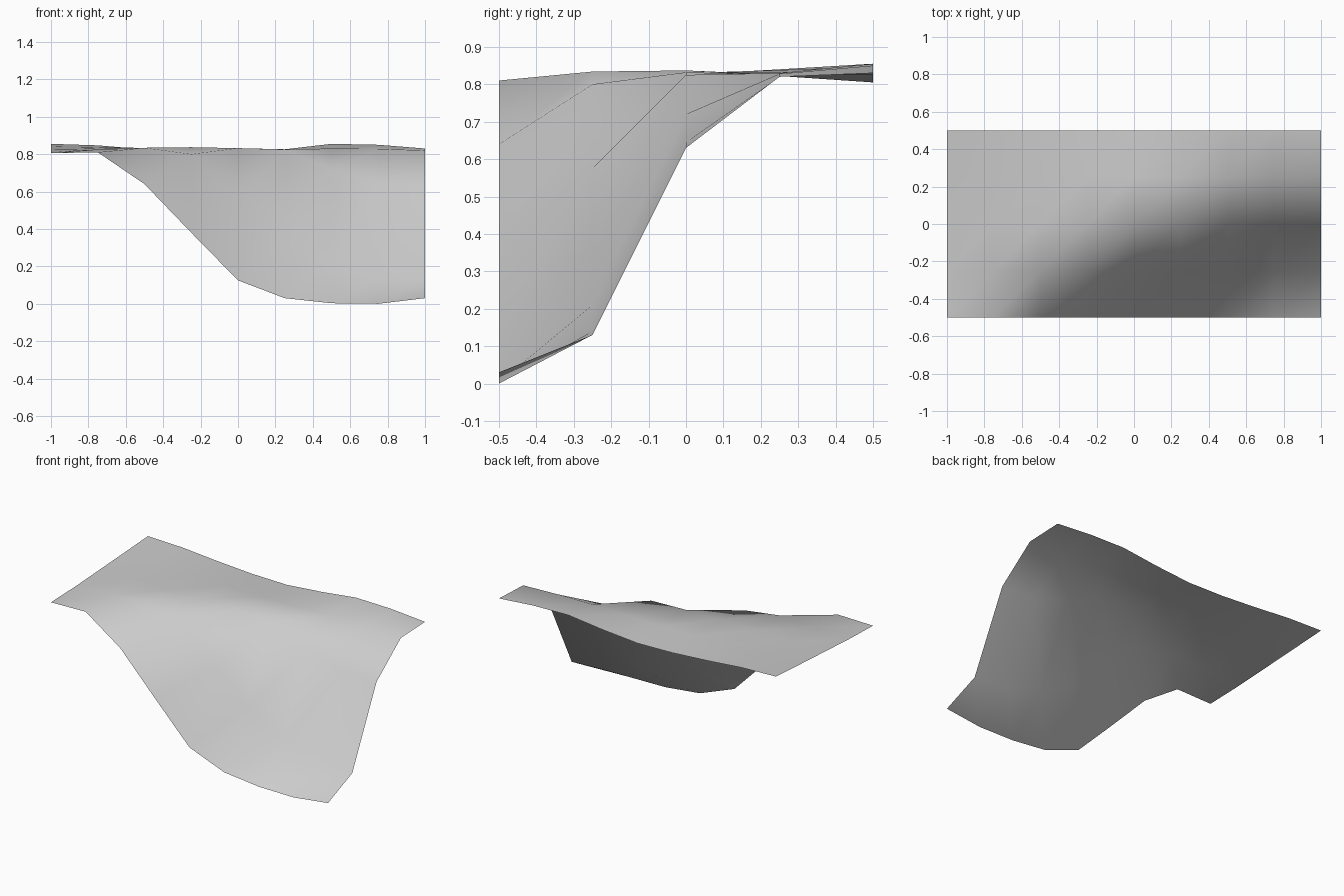
import bpy

if "Cube" in bpy.data.objects:
    bpy.data.objects.remove(bpy.data.objects["Cube"])

# Sloping terrain sheet: one row of heights per y, front to back, 0.25 spacing
rows = [
    [.805, .81, .64, .38, .125, .03, .003, 0, .03],
    [.812, .825, .834, .80, .575, .365, .21, .14, .13],
    [.826, .83, .832, .837, .832, .825, .72, .645, .63],
    [.84, .838, .833, .826, .822, .826, .83, .828, .82],
    [.855, .847, .826, .81, .805, .826, .855, .85, .83],
]
nx, ny, step = 9, 5, 0.25
verts = [(-1 + i * step, -0.5 + j * step, rows[j][i])
         for j in range(ny) for i in range(nx)]
faces = [(j * nx + i, j * nx + i + 1, (j + 1) * nx + i + 1, (j + 1) * nx + i)
         for j in range(ny - 1) for i in range(nx - 1)]

mesh = bpy.data.meshes.new("terrain_slope")
mesh.from_pydata(verts, [], faces)
for p in mesh.polygons:
    p.use_smooth = True

# Plain grey surface
grey = bpy.data.materials.new("plain grey")
grey.diffuse_color = (0.6, 0.6, 0.6, 1)
grey.use_nodes = True
grey.node_tree.nodes["Principled BSDF"].inputs["Base Color"].default_value = grey.diffuse_color
mesh.materials.append(grey)
mesh.update()

terrain = bpy.data.objects.new("terrain_slope", mesh)
bpy.context.scene.collection.objects.link(terrain)
